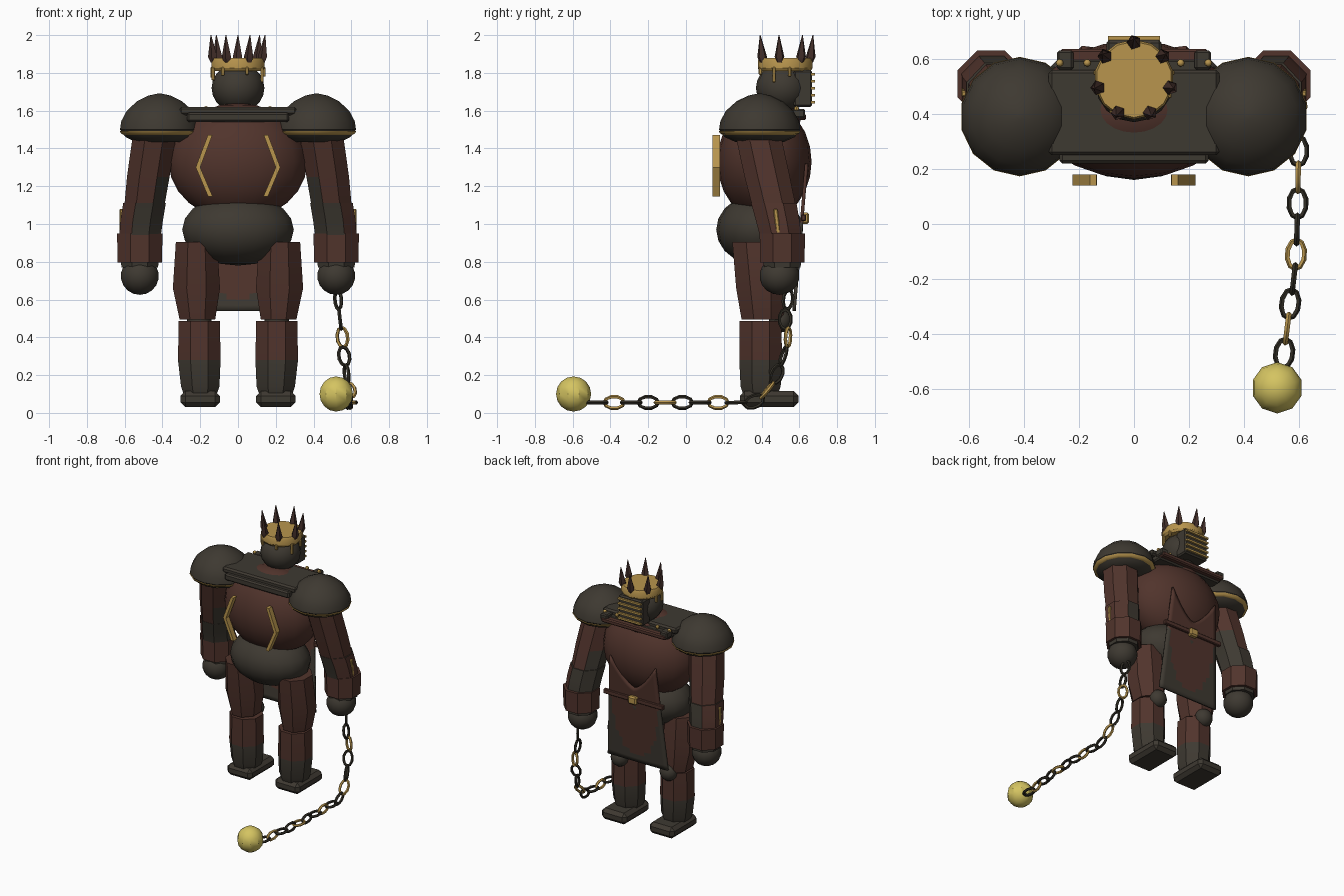
import bpy, bmesh, math
from mathutils import Vector, Matrix

if "Cube" in bpy.data.objects:
    bpy.data.objects.remove(bpy.data.objects["Cube"])


def mat(name, r, g, b):
    m = bpy.data.materials.new(name)
    m.diffuse_color = (r, g, b, 1)
    m.use_nodes = True
    m.node_tree.nodes["Principled BSDF"].inputs["Base Color"].default_value = m.diffuse_color
    return m


DARK = mat("dark_iron", 0.048, 0.041, 0.031)
BROWN = mat("rusty_brown", 0.082, 0.034, 0.025)
GOLD = mat("old_gold", 0.48, 0.30, 0.075)
YELLOW = mat("pale_yellow", 0.66, 0.55, 0.12)
SOOT = mat("chain_black", 0.03, 0.026, 0.018)
SPIKE = mat("spike_brown", 0.06, 0.03, 0.024)


def finish(name, bm, mats, rule=None):
    bmesh.ops.recalc_face_normals(bm, faces=bm.faces)
    bm.normal_update()
    if rule:
        for f in bm.faces:
            f.material_index = rule(f.calc_center_median(), f.normal)
    me = bpy.data.meshes.new(name)
    bm.to_mesh(me)
    bm.free()
    for m in (mats if isinstance(mats, list) else [mats]):
        me.materials.append(m)
    ob = bpy.data.objects.new(name, me)
    bpy.context.collection.objects.link(ob)
    return ob


def ball(name, c, r, mats, seg=16, rings=10, rule=None):
    bm = bmesh.new()
    bmesh.ops.create_uvsphere(bm, u_segments=seg, v_segments=rings, radius=1)
    bmesh.ops.transform(bm, matrix=Matrix.Translation(c) @ Matrix.Diagonal((*r, 1)), verts=bm.verts)
    return finish(name, bm, mats, rule)


def box(name, lo, hi, mats, bevel=0.0, rot=None):
    lo, hi = Vector(lo), Vector(hi)
    bm = bmesh.new()
    bmesh.ops.create_cube(bm, size=1)
    m = Matrix.Translation((lo + hi) / 2) @ (rot or Matrix()) @ Matrix.Diagonal((*(hi - lo), 1))
    bmesh.ops.transform(bm, matrix=m, verts=bm.verts)
    if bevel:
        bmesh.ops.bevel(bm, geom=bm.edges[:], offset=bevel, segments=1, affect='EDGES')
    return finish(name, bm, mats)


def loft(name, rings, n, mats, rule=None, phase=0.5):
    """Rings of (x, y, z, rx, ry) joined into a capped tube."""
    bm = bmesh.new()
    loops = []
    for x, y, z, rx, ry in rings:
        angs = [2 * math.pi * (i + phase) / n for i in range(n)]
        loops.append([bm.verts.new((x + rx * math.cos(a), y + ry * math.sin(a), z)) for a in angs])
    for a, b in zip(loops, loops[1:]):
        for i in range(n):
            bm.faces.new((a[i], a[(i + 1) % n], b[(i + 1) % n], b[i]))
    bm.faces.new(loops[0])
    bm.faces.new(loops[-1])
    return finish(name, bm, mats, rule)


def strip(name, pts, w, y0, y1, mats):
    """Bent bar following (x, z) points, w wide, spanning y0..y1."""
    bm = bmesh.new()
    secs = [[bm.verts.new((x + dx, y, z)) for dx, y in ((-w, y0), (w, y0), (w, y1), (-w, y1))] for x, z in pts]
    for a, b in zip(secs, secs[1:]):
        for i in range(4):
            bm.faces.new((a[i], a[(i + 1) % 4], b[(i + 1) % 4], b[i]))
    bm.faces.new(secs[0])
    bm.faces.new(secs[-1])
    return finish(name, bm, mats)


# Trunk
ball("torso", (0, 0.415, 1.33), (0.367, 0.25, 0.31), BROWN, 20, 12)
ball("pelvis", (0, 0.39, 0.97), (0.30, 0.23, 0.19), DARK, 18, 10)
ball("neck_mound", (0, 0.46, 1.56), (0.15, 0.15, 0.085), BROWN)
box("yoke_lower", (-0.27, 0.22, 1.54), (0.27, 0.6, 1.59), DARK, 0.01)
box("yoke_upper", (-0.31, 0.25, 1.575), (0.31, 0.56, 1.62), DARK, 0.012)
box("yoke_strap", (-0.27, 0.57, 1.55), (0.27, 0.635, 1.585), BROWN, 0.008)

# Apron with concave top edge, belt and buckle
bm = bmesh.new()
NX, NZ = 16, 20
grid = []
for j in range(NZ + 1):
    row = []
    for i in range(NX + 1):
        u, t = 2 * i / NX - 1, j / NZ
        z = 0.54 + t * (0.58 + 0.2 * abs(u) ** 1.5)
        row.append(bm.verts.new((u * (0.25 - 0.06 * t), 0.572 + (z - 0.54) * 0.085, z)))
    grid.append(row)
for j in range(NZ):
    for i in range(NX):
        bm.faces.new((grid[j][i], grid[j][i + 1], grid[j + 1][i + 1], grid[j + 1][i]))
apron = finish("apron", bm, [BROWN, DARK],
               lambda c, n: int((c.x / 0.19) ** 2 + ((c.z - 0.95) / 0.36) ** 2 > 1 and c.z < 1.0))
sol = apron.modifiers.new("thickness", 'SOLIDIFY')
sol.thickness, sol.offset = 0.018, 0
box("belt", (-0.25, 0.608, 1.015), (0.25, 0.636, 1.05), BROWN, 0.005)
box("belt_buckle", (-0.035, 0.61, 1.0), (0.035, 0.652, 1.06), GOLD, 0.01)

# Head, face grille and crown
ball("head", (0, 0.51, 1.72), (0.14, 0.14, 0.13), DARK, 16, 10)
box("face_plate", (-0.1, 0.57, 1.62), (0.1, 0.668, 1.815), DARK, 0.01)
for k in range(5):
    z = 1.645 + 0.037 * k
    box("grille_bar", (-0.095, 0.66, z - 0.007), (0.095, 0.682, z + 0.007), GOLD)
CY = 0.525
loft("crown_band", [(0, CY, 1.81, 0.135, 0.135), (0, CY, 1.825, 0.145, 0.145),
                    (0, CY, 1.865, 0.145, 0.145), (0, CY, 1.88, 0.138, 0.138)], 14, GOLD)
for k in range(7):
    a = math.pi / 2 + 2 * math.pi * k / 7
    c, s = math.cos(a), math.sin(a)
    loft("crown_spike", [(0.13 * c, CY + 0.13 * s, 1.855, 0.018, 0.018),
                         (0.135 * c, CY + 0.135 * s, 1.885, 0.027, 0.027),
                         (0.147 * c, CY + 0.147 * s, 2.0, 0.002, 0.002)], 5, SPIKE)
for deg, low in ((10, 1.78), (170, 1.775), (235, 1.785), (290, 1.79), (200, 1.76), (335, 1.75)):
    a = math.radians(deg)
    x, y = 0.14 * math.cos(a), CY + 0.14 * math.sin(a)
    box("crown_drip", (x - 0.009, y - 0.009, low), (x + 0.009, y + 0.009, 1.83), GOLD, 0.004)

for s in (-1, 1):
    # Shoulder dome with gold rim
    X, Y = s * 0.415, 0.39
    prof = [(1.435, 0.13), (1.46, 0.185), (1.50, 0.215), (1.545, 0.208), (1.60, 0.178),
            (1.65, 0.122), (1.68, 0.06), (1.69, 0.012)]
    loft("shoulder_dome", [(X, Y, z, r, r) for z, r in prof], 14, DARK)
    loft("shoulder_rim", [(X, Y, 1.472, 0.195, 0.195), (X, Y, 1.48, 0.21, 0.21),
                          (X, Y, 1.492, 0.217, 0.217)], 14, GOLD)
    # Arm, cuff and fist
    loft("upper_arm", [(s * 0.44, 0.38, 1.48, 0.125, 0.13), (s * 0.475, 0.43, 1.25, 0.122, 0.13),
                       (s * 0.495, 0.465, 1.10, 0.115, 0.125)], 8, [BROWN, DARK],
         lambda c, n: int(c.z < 1.24 and n.x * s < -0.3))
    loft("forearm", [(s * 0.495, 0.465, 1.11, 0.122, 0.13), (s * 0.51, 0.485, 1.02, 0.122, 0.125),
                     (s * 0.52, 0.505, 0.92, 0.118, 0.118), (s * 0.52, 0.51, 0.77, 0.105, 0.105)], 8,
         [BROWN, DARK], lambda c, n: int(c.z < 0.9 or n.x * s < 0.2))
    loft("cuff", [(s * 0.52, 0.51, 0.795, 0.127, 0.127), (s * 0.52, 0.51, 0.95, 0.13, 0.13)], 8, BROWN)
    ball("fist", (s * 0.52, 0.495, 0.725), (0.103, 0.106, 0.1), DARK, 14, 9)
    box("forearm_stripe", (s * 0.615 - 0.012, 0.47, 0.95), (s * 0.615 + 0.012, 0.492, 1.08), GOLD,
        0.004, Matrix.Rotation(0.12, 4, 'X'))
    # Legs
    loft("thigh", [(s * 0.215, 0.405, 0.495, 0.102, 0.12), (s * 0.22, 0.395, 0.66, 0.135, 0.14),
                   (s * 0.22, 0.37, 0.905, 0.118, 0.135)], 8, BROWN)
    loft("shin", [(s * 0.2, 0.395, 0.10, 0.095, 0.10), (s * 0.2, 0.395, 0.14, 0.11, 0.115),
                  (s * 0.205, 0.395, 0.28, 0.122, 0.122), (s * 0.205, 0.395, 0.487, 0.118, 0.12)], 8,
         [BROWN, DARK], lambda c, n: int(c.z < 0.27))
    ball("knee_cap", (s * 0.205, 0.5, 0.49), (0.065, 0.06, 0.065), DARK, 12, 8)
    box("foot", (s * 0.2 - 0.104, 0.285, 0.03), (s * 0.2 + 0.104, 0.595, 0.115), DARK, 0.025)
    # Bent gold strips and yoke fittings
    strip("gold_strip", [(s * 0.148, 1.47), (s * 0.212, 1.30), (s * 0.146, 1.145)], 0.012, 0.14, 0.18, GOLD)
    box("yoke_clasp", (s * 0.25 - 0.03, 0.56, 1.56), (s * 0.25 + 0.03, 0.63, 1.61), DARK, 0.008)
    for x in (0.17, 0.27):
        ball("yoke_rivet", (s * x, 0.585, 1.61), (0.014, 0.014, 0.014), GOLD, 8, 6)

# Chain of alternating oval links
path = [Vector(p) for p in (
    (0.545, -0.47, 0.055), (0.556, -0.38, 0.055), (0.567, -0.29, 0.055), (0.58, -0.2, 0.055),
    (0.588, -0.11, 0.055), (0.592, -0.02, 0.055), (0.594, 0.075, 0.055), (0.596, 0.17, 0.055),
    (0.597, 0.265, 0.055), (0.597, 0.36, 0.06), (0.59, 0.43, 0.12), (0.575, 0.48, 0.205),
    (0.562, 0.515, 0.3), (0.553, 0.54, 0.4), (0.54, 0.525, 0.495), (0.53, 0.54, 0.6))]
for i, p in enumerate(path):
    d = path[min(i + 1, len(path) - 1)] - path[max(i - 1, 0)]
    m = (Matrix.Translation(p) @ d.to_track_quat('X', 'Z').to_matrix().to_4x4()
         @ Matrix.Rotation(math.pi / 2 * (i % 2), 4, 'X'))
    bm = bmesh.new()
    NL, NT = 10, 5
    rings = []
    for k in range(NL):
        a = 2 * math.pi * k / NL
        ring = []
        for q in range(NT):
            b = 2 * math.pi * q / NT
            r = 0.010 * math.cos(b)
            ring.append(bm.verts.new(m @ Vector(((0.052 + r) * math.cos(a), (0.031 + r) * math.sin(a),
                                                 0.010 * math.sin(b)))))
        rings.append(ring)
    for k in range(NL):
        a, b = rings[k], rings[(k + 1) % NL]
        for q in range(NT):
            bm.faces.new((a[q], a[(q + 1) % NT], b[(q + 1) % NT], b[q]))
    finish("chain_link", bm, GOLD if i % 3 == 1 else SOOT)
ball("chain_weight", (0.52, -0.595, 0.1), (0.093, 0.093, 0.093), YELLOW, 10, 8)

# Smooth shading with sharp edges kept
bpy.ops.object.select_all(action='SELECT')
bpy.context.view_layer.objects.active = apron
bpy.ops.object.shade_smooth_by_angle(angle=math.radians(32))
